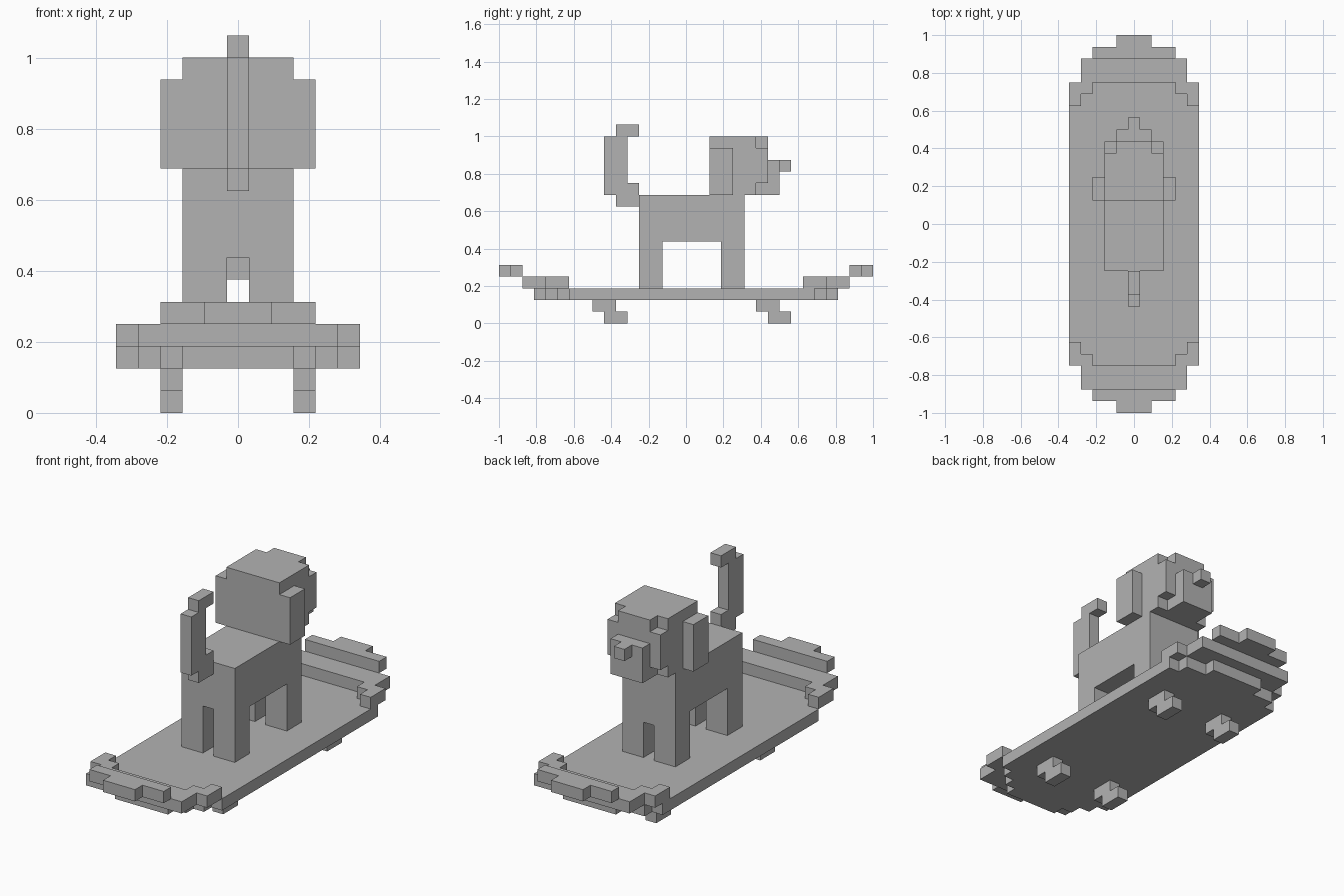
import bpy, bmesh, math
from mathutils import Vector

if "Cube" in bpy.data.objects:
    bpy.data.objects.remove(bpy.data.objects["Cube"], do_unlink=True)

U = 0.0625  # block size

gray = bpy.data.materials.new("plain gray")
gray.use_nodes = True
gray.diffuse_color = (0.45, 0.45, 0.45, 1)
gray.node_tree.nodes["Principled BSDF"].inputs["Base Color"].default_value = (0.45, 0.45, 0.45, 1)


def blocks(name, *boxes):
    """Boxes (x0, x1, y0, y1, z0, z1) in block units become one clean outer skin."""
    cells = set()
    for x0, x1, y0, y1, z0, z1 in boxes:
        cells |= {(x, y, z) for x in range(math.ceil(x0), math.ceil(x1))
                  for y in range(y0, y1) for z in range(z0, z1)}
    bm = bmesh.new()
    for c in cells:
        centre = Vector((c[0], c[1] + 0.5, c[2] + 0.5))
        for axis in range(3):
            for side in (-1, 1):
                n = Vector((0, 0, 0))
                n[axis] = side
                if tuple(int(c[k] + n[k]) for k in range(3)) in cells:
                    continue
                a = Vector((0, 0, 0))
                a[(axis + 1) % 3] = 1
                b = n.cross(a)
                quad = [centre + (n + a * s + b * t) / 2
                        for s, t in ((-1, -1), (1, -1), (1, 1), (-1, 1))]
                bm.faces.new([bm.verts.new(p * U) for p in quad])
    bmesh.ops.remove_doubles(bm, verts=bm.verts, dist=U / 100)
    bmesh.ops.dissolve_limit(bm, angle_limit=0.01, verts=bm.verts, edges=bm.edges)
    mesh = bpy.data.meshes.new(name)
    bm.to_mesh(mesh)
    bm.free()
    mesh.materials.append(gray)
    obj = bpy.data.objects.new(name, mesh)
    bpy.context.collection.objects.link(obj)
    return obj


def wide(half, y0, y1, z0, z1):
    """Box centred on x = 0."""
    return (-half, half, y0, y1, z0, z1)


def pair(x0, x1, *rest):
    """Box and its mirror image."""
    return (x0, x1, *rest), (-x1, -x0, *rest)


# Board
blocks("deck", wide(5.5, -10, 11, 2, 3), wide(4.5, -11, 12, 2, 3),
       wide(3.5, -12, 12, 2, 3), wide(2.5, -13, 13, 2, 3))


def ends(y0, y1, sign):
    return (y0, y1) if sign > 0 else (-y1, -y0)


for label, s in (("nose", 1), ("tail", -1)):
    blocks("board_" + label + "_rise",
           wide(3.5, *ends(12, 14, s), 3, 4),
           *pair(3.5, 4.5, *ends(11, 14, s), 3, 4),
           *pair(4.5, 5.5, *ends(10, 12, s), 3, 4))
    blocks("board_" + label + "_tip",
           wide(3.5, *ends(14, 15, s), 4, 5),
           wide(1.5, *ends(15, 16, s), 4, 5))

# Wheels
for label, y in (("front", -8), ("rear", 6)):
    for side, x in (("left", 2.5), ("right", -3.5)):
        blocks(label + "_" + side + "_wheel",
               (x, x + 1, y, y + 2, 1, 2), (x, x + 1, y + 1, y + 3, 0, 1))

# Dog body with legs
blocks("body", wide(2.5, -4, 5, 7, 11), wide(2.5, 3, 5, 6, 7),
       *pair(0.5, 2.5, -4, -2, 3, 7), *pair(0.5, 2.5, 3, 5, 3, 7))

# Curled tail
blocks("dog_tail", wide(0.5, -6, -4, 10, 11), wide(0.5, -7, -4, 11, 12),
       wide(0.5, -7, -5, 12, 16), wide(0.5, -6, -4, 16, 17))

# Head, with the corners above the eyes and beside the chin cut back
blocks("head", wide(2.5, 2, 6, 11, 16), wide(1.5, 6, 7, 11, 16),
       wide(2.5, 6, 7, 12, 15))
blocks("muzzle", wide(1.5, 7, 8, 11, 14))
blocks("snout_tip", wide(0.5, 8, 9, 13, 14))
for side, x in (("left", 2.5), ("right", -3.5)):
    blocks(side + "_ear", (x, x + 1, 2, 4, 11, 15))
